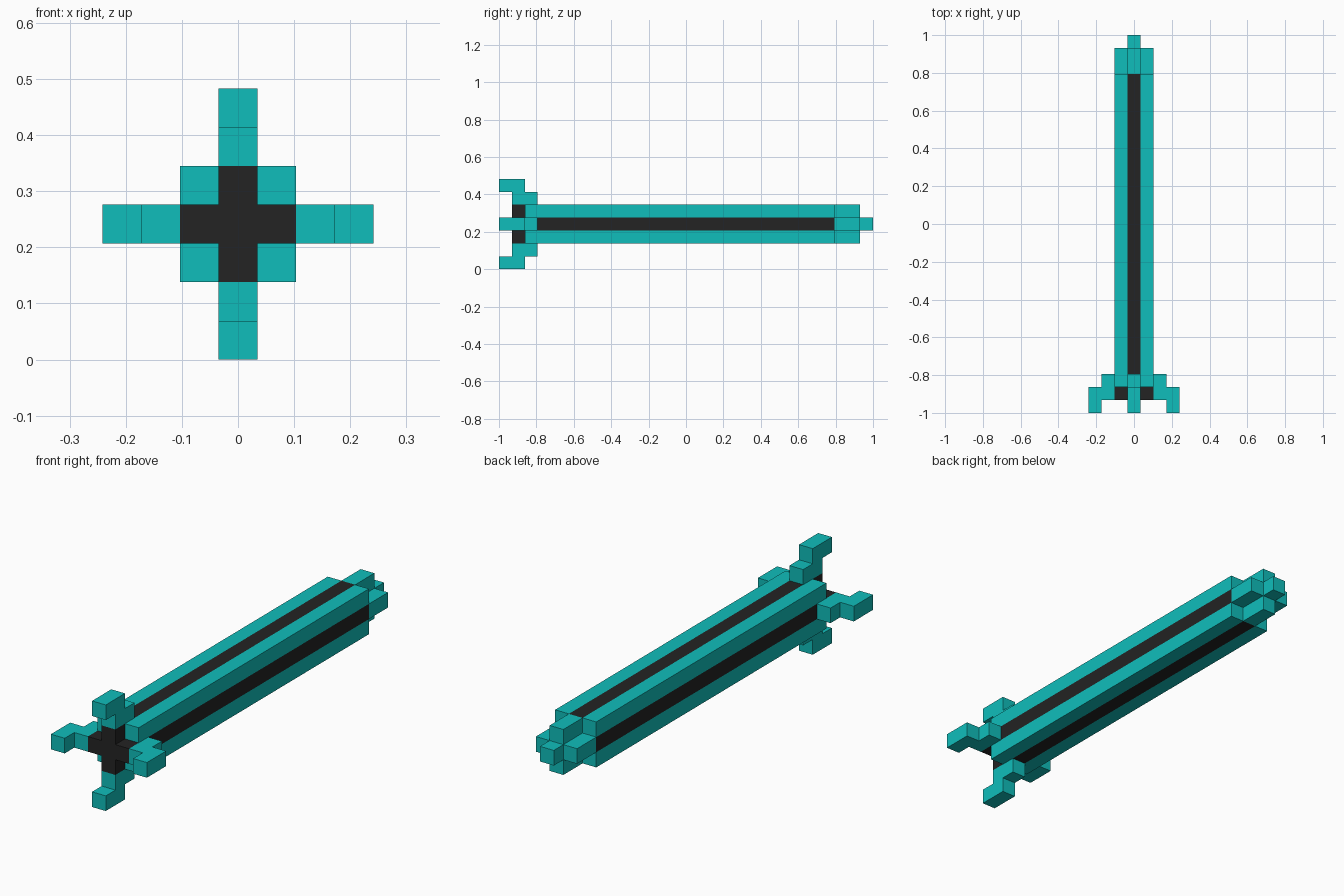
import bpy, bmesh, math
from mathutils import Matrix, Vector

U = 2 / 29            # edge of one block
MID = 3.5 * U         # height of the long axis

cube = bpy.data.objects.get("Cube")
if cube:
    bpy.data.objects.remove(cube, do_unlink=True)


def material(name, colour):
    m = bpy.data.materials.new(name)
    m.use_nodes = True
    m.diffuse_color = colour
    m.node_tree.nodes["Principled BSDF"].inputs["Base Color"].default_value = colour
    return m


teal = material("teal", (0.005, 0.515, 0.497, 1))
black = material("black", (0.017, 0.017, 0.017, 1))


def prism(name, points, sweep, mat, turn=0):
    """Extrude a flat outline given in blocks, turned about the long axis."""
    bm = bmesh.new()
    face = bm.faces.new([bm.verts.new(p) for p in points])
    new = bmesh.ops.extrude_face_region(bm, geom=[face])["geom"]
    bmesh.ops.translate(bm, vec=Vector(sweep),
                        verts=[v for v in new if isinstance(v, bmesh.types.BMVert)])
    place = (Matrix.Translation((0, -1, MID)) @ Matrix.Scale(U, 4)
             @ Matrix.Rotation(turn, 4, 'Y'))
    bm.transform(place)
    bmesh.ops.recalc_face_normals(bm, faces=bm.faces)
    mesh = bpy.data.meshes.new(name)
    bm.to_mesh(mesh)
    bm.free()
    mesh.materials.append(mat)
    obj = bpy.data.objects.new(name, mesh)
    bpy.context.collection.objects.link(obj)
    return obj


def along(name, outline, start, end, mat, turn=0):
    """Prism along the length, from an (x, z) outline."""
    return prism(name, [(x, start, z) for x, z in outline],
                 (0, end - start, 0), mat, turn)


# Plus-shaped and square cross-sections
a, b = 0.5, 1.5
plus = [(a, a), (a, b), (-a, b), (-a, a), (-b, a), (-b, -a),
        (-a, -a), (-a, -b), (a, -b), (a, -a), (b, -a), (b, a)]
square = [(a, a), (-a, a), (-a, -a), (a, -a)]
corner = [(a, a), (b, a), (b, b), (a, b)]

# Dark core, and the stepped cap and tip at the back
along("core", plus, 1, 26, black)
along("back_cap", plus, 26, 28, teal)
along("back_tip", square, 28, 29, teal)

# Stepped prong outline as (distance from axis, length)
prong = [(1.5, 1), (1.5, 3), (2.5, 3), (2.5, 2), (3.5, 2), (3.5, 0), (2.5, 0), (2.5, 1)]

# Four corner rails and four prongs around the axis
rail_names = ["upper_left", "lower_left", "lower_right", "upper_right"]
prong_names = ["left", "lower", "right", "upper"]
for i in range(4):
    turn = i * math.pi / 2
    along(rail_names[i] + "_rail", corner, 2, 26, teal, turn)
    prism(prong_names[i] + "_prong", [(r, y, -a) for r, y in prong],
          (0, 0, 1), teal, turn)
